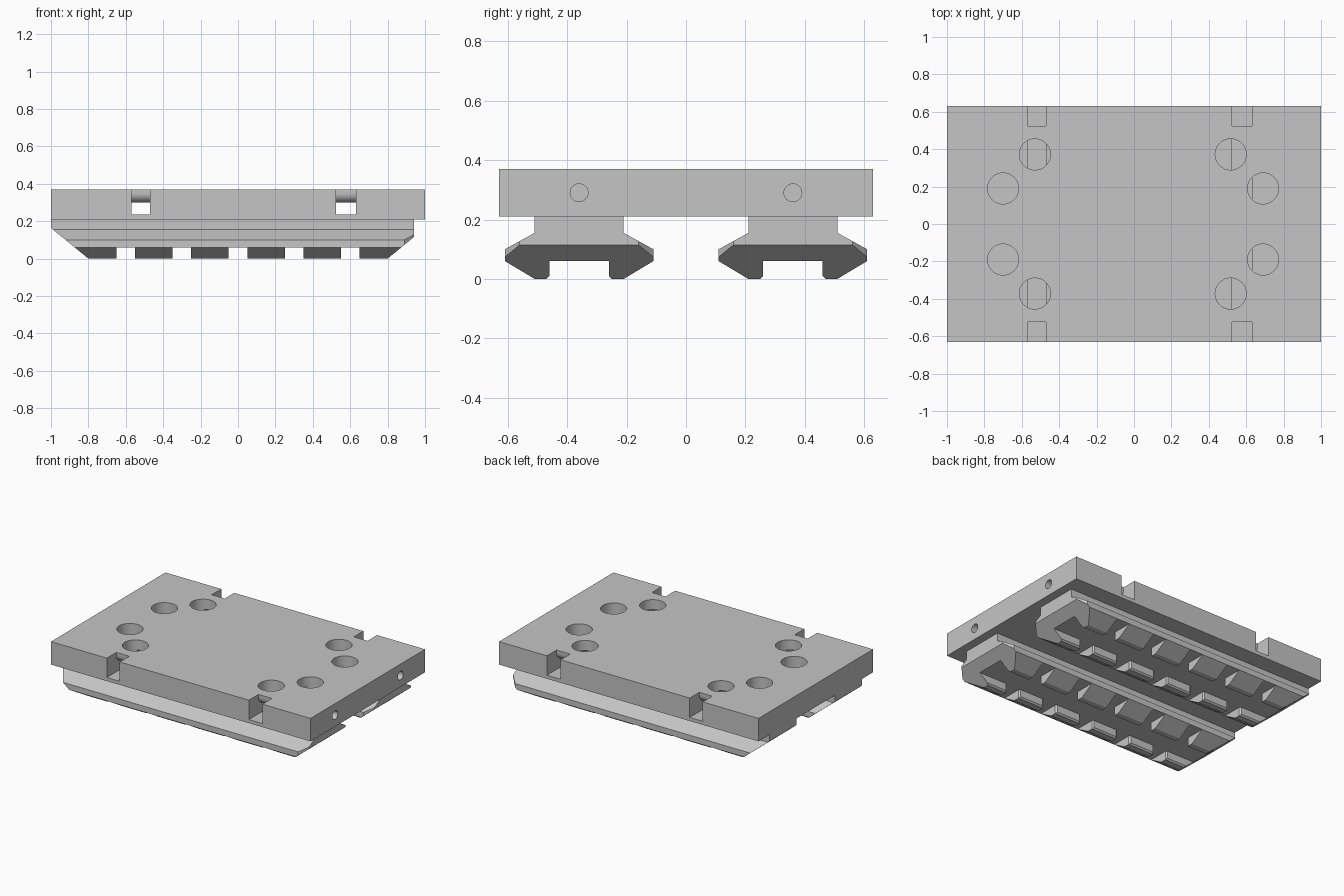
import bpy, bmesh, math
from mathutils import Vector, Matrix

if "Cube" in bpy.data.objects:
    bpy.data.objects.remove(bpy.data.objects["Cube"])

grey = bpy.data.materials.new("mid_grey")
grey.use_nodes = True
grey.diffuse_color = (0.56, 0.56, 0.56, 1)
grey.node_tree.nodes["Principled BSDF"].inputs["Base Color"].default_value = grey.diffuse_color


def to_object(name, bm):
    bmesh.ops.recalc_face_normals(bm, faces=bm.faces)
    mesh = bpy.data.meshes.new(name)
    bm.to_mesh(mesh)
    bm.free()
    mesh.materials.append(grey)
    obj = bpy.data.objects.new(name, mesh)
    bpy.context.collection.objects.link(obj)
    return obj


def extrude_x(bm, profile, x0, x1):
    """Sweep a closed (y, z) outline from x0 to x1."""
    face = bm.faces.new([bm.verts.new((x0, y, z)) for y, z in profile])
    out = bmesh.ops.extrude_face_region(bm, geom=[face])["geom"]
    verts = [v for v in out if isinstance(v, bmesh.types.BMVert)]
    bmesh.ops.translate(bm, verts=verts, vec=(x1 - x0, 0, 0))
    bmesh.ops.recalc_face_normals(bm, faces=bm.faces)


def slice_off(bm, point, normal):
    """Remove everything beyond a plane and cap the cut."""
    cut = bmesh.ops.bisect_plane(bm, geom=bm.verts[:] + bm.edges[:] + bm.faces[:],
                                 plane_co=point, plane_no=normal, clear_outer=True)
    edges = [e for e in cut["geom_cut"] if isinstance(e, bmesh.types.BMEdge)]
    if edges:
        bmesh.ops.holes_fill(bm, edges=edges)


def cylinder(name, centre, radius, depth, along_x=False):
    bm = bmesh.new()
    turn = Matrix.Rotation(math.pi / 2, 4, 'Y') if along_x else Matrix()
    bmesh.ops.create_cone(bm, cap_ends=True, segments=48, radius1=radius, radius2=radius,
                          depth=depth, matrix=Matrix.Translation(centre) @ turn)
    return to_object(name, bm)


# Top plate
bm = bmesh.new()
extrude_x(bm, [(-0.63, 0.21), (0.63, 0.21), (0.63, 0.37), (-0.63, 0.37)], -1, 1)
plate = to_object("top_plate", bm)

cutters = []

# Strap channels: open notch at each edge, rounded lip, straight tunnel between
radius = 0.05
lip = [(0.525 - radius + radius * math.cos(a), 0.30 + radius - radius * math.sin(a))
       for a in (math.pi / 2 * i / 8 for i in range(9))]
half = [(0.7, 0.235), (0.7, 0.45), (0.525, 0.45)] + lip
channel = half + [(-y, z) for y, z in reversed(half)]
for x0, x1 in ((-0.57, -0.47), (0.525, 0.63)):
    bm = bmesh.new()
    extrude_x(bm, channel, x0, x1)
    cutters.append(to_object("strap_channel_cutter", bm))

# Round pockets in the top and screw holes in the left end
for side in (-1, 1):
    for x, y in ((-0.53, 0.372), (-0.70, 0.19), (0.517, 0.372), (0.69, 0.19)):
        cutters.append(cylinder("pocket_cutter", (x, side * y, 0.35), 0.083, 0.2))
    cutters.append(cylinder("screw_hole_cutter", (0.9, side * 0.36, 0.29), 0.03, 0.5, True))

for cutter in cutters:
    cutter.hide_render = True
    mod = plate.modifiers.new("cut", 'BOOLEAN')
    mod.operation = 'DIFFERENCE'
    mod.solver = 'EXACT'
    mod.object = cutter
bpy.context.view_layer.update()
carved = bpy.data.meshes.new_from_object(
    plate.evaluated_get(bpy.context.evaluated_depsgraph_get()))
plate.modifiers.clear()
plate.data = carved
for cutter in cutters:
    bpy.data.objects.remove(cutter)


# Rails: dovetail body, sloped ends, clipped corners at the left end
def trim_ends(bm, offset):
    slope = 0.82
    slice_off(bm, Vector((-0.8, 0, 0)), Vector((-slope, 0, -1)).normalized())
    slice_off(bm, Vector((0.8, 0, 0)), Vector((slope, 0, -1)).normalized())
    for side in (-1, 1):
        slice_off(bm, Vector((0.94, offset + side * 0.2, 0)), Vector((1, side, 0)).normalized())


def make_tooth(name, offset, side, x0, x1):
    bm = bmesh.new()
    outline = [(0.1, 0.06), (0.1, 0), (0.15, 0), (0.25, 0.06)]
    extrude_x(bm, [(offset + side * y, z) for y, z in outline], x0, x1)
    inner = [e for e in bm.edges
             if all(abs(abs(v.co.y - offset) - 0.1) < 1e-4 for v in e.verts)
             and sum(v.co.z for v in e.verts) < 0.1]
    bmesh.ops.bevel(bm, geom=inner, offset=0.01, segments=1, affect='EDGES')
    trim_ends(bm, offset)
    return to_object(name, bm)


body = [(0.15, 0.21), (0.15, 0.155), (0.25, 0.10), (0.25, 0.06)]
for label, offset in (("front", -0.36), ("back", 0.36)):
    bm = bmesh.new()
    outline = body + [(-y, z) for y, z in reversed(body)]
    extrude_x(bm, [(offset + y, z) for y, z in outline], -1, 0.94)
    trim_ends(bm, offset)
    to_object(label + "_rail", bm)
    # Two rows of teeth with a channel between them
    for row, side in (("front", -1), ("back", 1)):
        for i in range(6):
            x = -0.75 + 0.3 * i
            x0 = x - (0.17 if i == 0 else 0.1)
            x1 = x + (0.17 if i == 5 else 0.1)
            make_tooth(f"{label}_rail_{row}_tooth_{i + 1}", offset, side, x0, x1)

# Smooth the round walls, keep hard edges
bpy.ops.object.select_all(action='DESELECT')
plate.select_set(True)
bpy.context.view_layer.objects.active = plate
bpy.ops.object.shade_smooth_by_angle(angle=math.radians(30))
